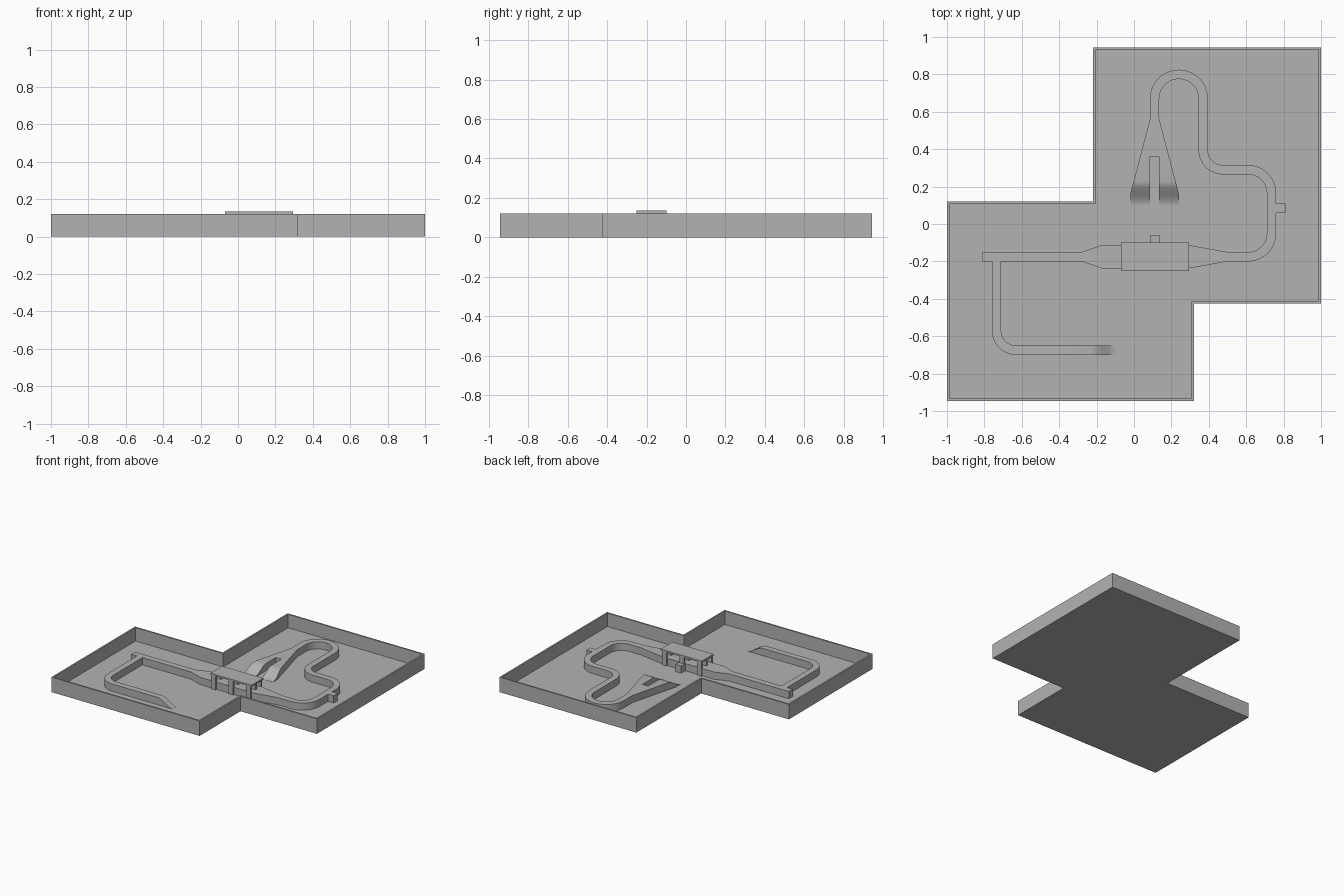
import bpy, bmesh, math
from mathutils import Vector

FLOOR, TOP, RIM = 0.012, 0.07, 0.12
HALF = 0.025            # half width of the track
RAMP = 0.13             # length of the end ramps

if "Cube" in bpy.data.objects:
    bpy.data.objects.remove(bpy.data.objects["Cube"])

grey = bpy.data.materials.new("grey")
grey.use_nodes = True
grey.diffuse_color = (0.45, 0.45, 0.45, 1)
grey.node_tree.nodes["Principled BSDF"].inputs["Base Color"].default_value = grey.diffuse_color


def finish(name, bm, smooth=False):
    bmesh.ops.recalc_face_normals(bm, faces=bm.faces)
    mesh = bpy.data.meshes.new(name)
    bm.to_mesh(mesh)
    bm.free()
    mesh.materials.append(grey)
    obj = bpy.data.objects.new(name, mesh)
    bpy.context.collection.objects.link(obj)
    if smooth:
        bpy.ops.object.select_all(action='DESELECT')
        obj.select_set(True)
        bpy.context.view_layer.objects.active = obj
        bpy.ops.object.shade_smooth_by_angle(angle=math.radians(30))
    return obj


def box(name, x0, x1, y0, y1, z0, z1):
    bm = bmesh.new()
    bmesh.ops.create_cube(bm, size=1)
    for v in bm.verts:
        v.co = ((x0, x1)[v.co.x > 0], (y0, y1)[v.co.y > 0], (z0, z1)[v.co.z > 0])
    return finish(name, bm)


def ease(t):
    t = min(max(t, 0), 1)
    return t * t * (3 - 2 * t)


def ribbon(name, pairs, height=lambda x, y: TOP):
    """Solid strip standing on the floor between left and right edge points."""
    bm = bmesh.new()
    rings = []
    for left, right in pairs:
        ring = [bm.verts.new((p[0], p[1], z)) for p, z in (
            (left, FLOOR - 0.004), (left, height(*left)),
            (right, height(*right)), (right, FLOOR - 0.004))]
        rings.append(ring)
    for a, b in zip(rings, rings[1:]):
        for i in range(4):
            j = (i + 1) % 4
            bm.faces.new((a[i], a[j], b[j], b[i]))
    bm.faces.new(rings[0])
    bm.faces.new(rings[-1])
    return finish(name, bm, True)


def edges(path):
    """Offset a centre line of (x, y, half width) to both sides."""
    pairs = []
    for i, (x, y, w) in enumerate(path):
        a, b = path[max(i - 1, 0)], path[min(i + 1, len(path) - 1)]
        d = Vector((b[0] - a[0], b[1] - a[1])).normalized()
        pairs.append(((x - d.y * w, y + d.x * w), (x + d.y * w, y - d.x * w)))
    return pairs


def arc(cx, cy, r, start, end, steps=16):
    angles = [math.radians(start + (end - start) * i / steps) for i in range(steps + 1)]
    return [(cx + r * math.cos(a), cy + r * math.sin(a), HALF) for a in angles]


# Tray with a thin raised rim
outline = [(-1, -0.945), (0.32, -0.945), (0.32, -0.425), (1, -0.425),
           (1, 0.945), (-0.22, 0.945), (-0.22, 0.12), (-1, 0.12)]
bm = bmesh.new()
base = bm.faces.new([bm.verts.new((x, y, 0)) for x, y in outline])
up = bmesh.ops.extrude_face_region(bm, geom=[base], use_keep_orig=True)["geom"]
top = next(g for g in up if isinstance(g, bmesh.types.BMFace))
bmesh.ops.translate(bm, verts=top.verts, vec=(0, 0, RIM))
bmesh.ops.recalc_face_normals(bm, faces=bm.faces)
bmesh.ops.inset_region(bm, faces=[top], thickness=0.013, use_even_offset=True)
sunk = bmesh.ops.extrude_discrete_faces(bm, faces=[top])["faces"][0]
bmesh.ops.translate(bm, verts=sunk.verts, vec=(0, 0, FLOOR - RIM))
finish("tray", bm)

# Main track: neck, hairpin, double bend, wide station stretch, left run
MID = 0.063
main = [(0.11, 0.36, 0.0775), (0.11, 0.56, HALF)]
main += arc(0.24, 0.67, 0.13, 180, 0, 28)
main += arc(0.475, 0.395, 0.105, 180, 270)
main += arc(0.61, 0.165, 0.125, 90, 0)
main += arc(0.61, -0.05, 0.125, 0, -90)
main += [(0.5, -0.175, HALF), (0.29, -0.175, MID), (-0.17, -0.175, MID),
         (-0.28, -0.175, HALF), (-0.81, -0.175, HALF)]
ribbon("main_track", edges(main))

# Front track, ending in a smooth ramp down to the floor
END = -0.095
front = [(-0.735, -0.19, HALF)] + arc(-0.63, -0.57, 0.105, 180, 270)
front += [(END - RAMP * (1 - i / 12), -0.675, HALF) for i in range(13)]
ribbon("front_track", edges(front),
       lambda x, y: TOP - (TOP - FLOOR - 0.001) * ease((x - END + RAMP) / RAMP))

# Two fork prongs, also ramped at their ends
TIP = 0.1
ys = [0.36] + [TIP + RAMP * (1 - i / 12) for i in range(13)]
for side, name in ((-1, "left_prong"), (1, "right_prong")):
    def outer(y):
        return 0.11 + side * min(0.13, HALF + (0.56 - y) * 0.2625)
    ribbon(name, [((outer(y), y), (0.11 + side * HALF, y)) for y in ys],
           lambda x, y: TOP - (TOP - FLOOR - 0.001) * ease((TIP + RAMP - y) / RAMP))

# Small side stubs
box("right_stub", 0.75, 0.81, 0.06, 0.11, FLOOR - 0.004, TOP)
box("station_stub", 0.085, 0.135, -0.12, -0.06, FLOOR - 0.004, TOP)

# Station roof on rows of posts
box("station_roof", -0.07, 0.295, -0.25, -0.1, 0.122, 0.135)
for col, x in enumerate((-0.045, 0.11, 0.265)):
    for row, y in enumerate((-0.241, -0.175, -0.109)):
        box(f"station_post_{col}_{row}", x - 0.02, x + 0.02, y - 0.008, y + 0.008,
            FLOOR - 0.004, 0.124)
